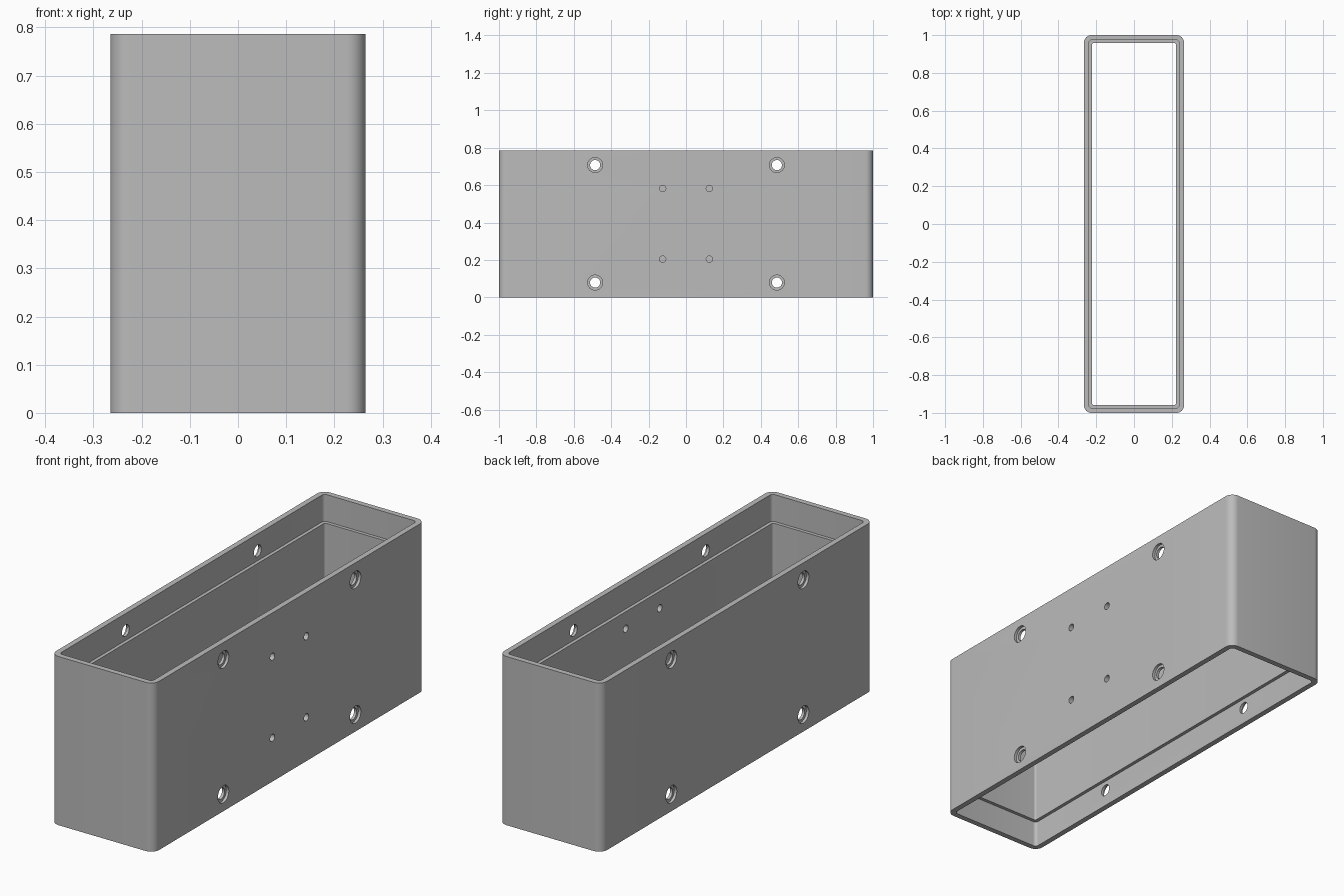
import bpy
import bmesh
from math import cos, sin, pi, radians

cube = bpy.data.objects.get("Cube")
if cube:
    bpy.data.objects.remove(cube)

HX, HY, HEIGHT = 0.265, 1.0, 0.786   # outer half sizes and height
RIM, WALL, LEDGE = 0.026, 0.042, 0.125  # rim wall, middle wall, ledge depth

grey = bpy.data.materials.new("plain_grey")
grey.use_nodes = True
colour = (0.5, 0.5, 0.5, 1)
grey.diffuse_color = colour
grey.node_tree.nodes["Principled BSDF"].inputs["Base Color"].default_value = colour


def rounded_loop(inset, radius, z, steps=8):
    """Rounded rectangle inset from the outer outline."""
    pts = []
    for quarter, (sx, sy) in enumerate([(1, 1), (-1, 1), (-1, -1), (1, -1)]):
        for i in range(steps + 1):
            a = (quarter + i / steps) * pi / 2
            pts.append((sx * (HX - inset - radius) + radius * cos(a),
                        sy * (HY - inset - radius) + radius * sin(a), z))
    return pts


def circle_loop(x, y, z, radius, steps=32):
    """Circle facing along x."""
    return [(x, y + radius * cos(2 * pi * i / steps), z + radius * sin(2 * pi * i / steps))
            for i in range(steps)]


def loft(bm, loops, closed):
    """Skin a row of loops, either into a ring or with end caps."""
    rows = [[bm.verts.new(p) for p in loop] for loop in loops]
    pairs = list(zip(rows, rows[1:]))
    if closed:
        pairs.append((rows[-1], rows[0]))
    else:
        bm.faces.new(rows[0][::-1])
        bm.faces.new(rows[-1])
    for a, b in pairs:
        n = len(a)
        for i in range(n):
            j = (i + 1) % n
            bm.faces.new((a[i], a[j], b[j], b[i]))


def make_object(name, bm):
    bmesh.ops.recalc_face_normals(bm, faces=bm.faces)
    mesh = bpy.data.meshes.new(name)
    bm.to_mesh(mesh)
    bm.free()
    mesh.materials.append(grey)
    obj = bpy.data.objects.new(name, mesh)
    bpy.context.collection.objects.link(obj)
    return obj


# Open sleeve with a recessed ledge inside both rims
bm = bmesh.new()
loft(bm, [
    rounded_loop(0, 0.04, 0),
    rounded_loop(0, 0.04, HEIGHT),
    rounded_loop(RIM, 0.016, HEIGHT),
    rounded_loop(RIM, 0.016, HEIGHT - LEDGE),
    rounded_loop(WALL, 0.01, HEIGHT - LEDGE),
    rounded_loop(WALL, 0.01, LEDGE),
    rounded_loop(RIM, 0.016, LEDGE),
    rounded_loop(RIM, 0.016, 0),
], closed=True)
sleeve = make_object("sleeve", bm)

# Cutters: counterbored bolt holes through both walls, small holes in the left wall
bm = bmesh.new()
mid = HEIGHT / 2
seat = HX - 0.013
for sy in (-1, 1):
    for sz in (-1, 1):
        y, z = sy * 0.486, mid + sz * 0.314
        profile = [(-0.3, 0.04), (-seat, 0.04), (-seat, 0.027),
                   (seat, 0.027), (seat, 0.04), (0.3, 0.04)]
        loft(bm, [circle_loop(x, y, z, r) for x, r in profile], closed=False)
        y, z = sy * 0.125, mid + sz * 0.189
        loft(bm, [circle_loop(x, y, z, 0.017) for x in (0.1, 0.3)], closed=False)
cutter = make_object("hole_cutter", bm)

cut = sleeve.modifiers.new("holes", 'BOOLEAN')
cut.operation = 'DIFFERENCE'
cut.solver = 'EXACT'
cut.object = cutter

bpy.ops.object.select_all(action='DESELECT')
sleeve.select_set(True)
bpy.context.view_layer.objects.active = sleeve
bpy.ops.object.modifier_apply(modifier=cut.name)
bpy.data.objects.remove(cutter)
bpy.ops.object.shade_smooth_by_angle(angle=radians(30))
